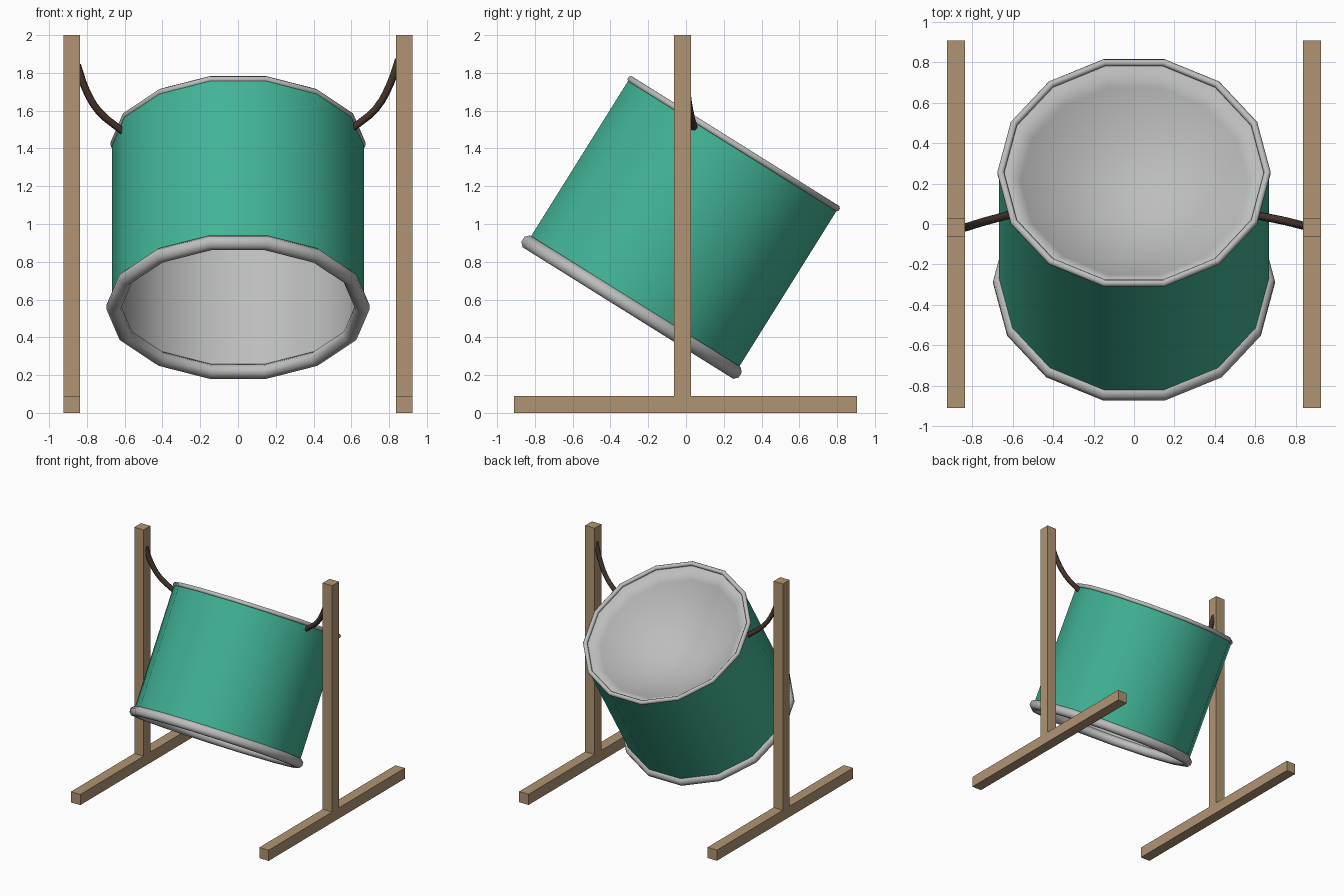
import bpy
import bmesh
import math
from mathutils import Matrix

if "Cube" in bpy.data.objects:
    bpy.data.objects.remove(bpy.data.objects["Cube"])

SIDES = 14
RADIUS = 0.659
LENGTH = 1.02
# Drum space: origin at the bottom rim centre, local z along the drum axis
TILT = Matrix.Translation((0, -0.288, 0.56)) @ Matrix.Rotation(math.radians(-32), 4, 'X')


def material(name, rgb):
    mat = bpy.data.materials.new(name)
    mat.use_nodes = True
    colour = (*rgb, 1)
    mat.diffuse_color = colour
    mat.node_tree.nodes["Principled BSDF"].inputs["Base Color"].default_value = colour
    return mat


GREEN = material("green paint", (0.053, 0.45, 0.305))
STEEL = material("pale steel", (0.5, 0.51, 0.5))
WOOD = material("tan wood", (0.434, 0.296, 0.171))
CORD = material("dark brown cord", (0.06, 0.035, 0.025))


def finish(bm, name, mat, smooth_angle=None):
    mesh = bpy.data.meshes.new(name)
    bm.to_mesh(mesh)
    bm.free()
    obj = bpy.data.objects.new(name, mesh)
    bpy.context.collection.objects.link(obj)
    mesh.materials.append(mat)
    if smooth_angle:
        bpy.ops.object.select_all(action='DESELECT')
        obj.select_set(True)
        bpy.context.view_layer.objects.active = obj
        bpy.ops.object.shade_smooth_by_angle(angle=math.radians(smooth_angle))
    return obj


def lathe(name, profile, mat, smooth_angle=40):
    """Turn a (radius, height) profile around the tilted drum axis."""
    bm = bmesh.new()
    rings = []
    for r, z in profile:
        ring = []
        for i in range(SIDES):
            a = math.tau * i / SIDES
            ring.append(bm.verts.new((r * math.cos(a), r * math.sin(a), z)))
        rings.append(ring)
    for low, high in zip(rings, rings[1:]):
        for i in range(SIDES):
            j = (i + 1) % SIDES
            bm.faces.new((low[i], low[j], high[j], high[i]))
    bmesh.ops.remove_doubles(bm, verts=bm.verts, dist=1e-5)
    obj = finish(bm, name, mat, smooth_angle)
    obj.matrix_world = TILT
    return obj


def rolled_rim(name, height, thickness):
    section = []
    for k in range(9):
        a = math.tau * (k + 0.5) / 8
        section.append((RADIUS + thickness * math.cos(a), height + thickness * math.sin(a)))
    lathe(name, section, STEEL, 60)


def box(name, x, y, z, mat):
    """Box from (low, high) ranges on each axis."""
    bm = bmesh.new()
    bmesh.ops.create_cube(bm, size=1)
    for v in bm.verts:
        for axis, span in enumerate((x, y, z)):
            v.co[axis] = span[0] if v.co[axis] < 0 else span[1]
    return finish(bm, name, mat)


# Drum: painted skirt, bare inside, rims and sunken playing surface
lathe("drum_skirt", [(0.667, 0), (0.667, LENGTH)], GREEN)
lathe("drum_inside", [(0.65, LENGTH), (0.65, 0)], STEEL)
rolled_rim("bottom_rim", 0, 0.04)
rolled_rim("top_rim", LENGTH, 0.018)

DEPTH = 0.3
bowl = [(r, LENGTH - DEPTH * (1 - (r / 0.65) ** 2))
        for r in (0.65, 0.56, 0.46, 0.35, 0.24, 0.12, 0)]
dish = lathe("playing_dish", bowl, STEEL)
plate = dish.modifiers.new("thickness", 'SOLIDIFY')
plate.thickness = 0.01
plate.offset = -1

# Stand: a foot and a post on each side
for side, sign in (("left", 1), ("right", -1)):
    across = sorted((sign * 0.836, sign * 0.924))
    box(side + "_foot", across, (-0.91, 0.906), (0, 0.09), WOOD)
    box(side + "_post", across, (-0.064, 0.026), (0.09, 2), WOOD)


# Hanging cords from the posts to the drum
def cord(name, points):
    data = bpy.data.curves.new(name, 'CURVE')
    data.dimensions = '3D'
    data.bevel_depth = 0.02
    data.bevel_resolution = 1
    data.resolution_u = 3
    data.use_fill_caps = True
    spline = data.splines.new('BEZIER')
    spline.bezier_points.add(len(points) - 1)
    for bp, co in zip(spline.bezier_points, points):
        bp.co = co
        bp.handle_left_type = bp.handle_right_type = 'AUTO'
    data.materials.append(CORD)
    obj = bpy.data.objects.new(name, data)
    bpy.context.collection.objects.link(obj)


cord("left_cord", [(0.85, -0.012, 1.87), (0.805, 0, 1.74), (0.73, 0.018, 1.61), (0.61, 0.042, 1.51)])
cord("right_cord", [(-0.85, -0.022, 1.84), (-0.805, -0.008, 1.71), (-0.74, 0.012, 1.6), (-0.61, 0.047, 1.49)])
